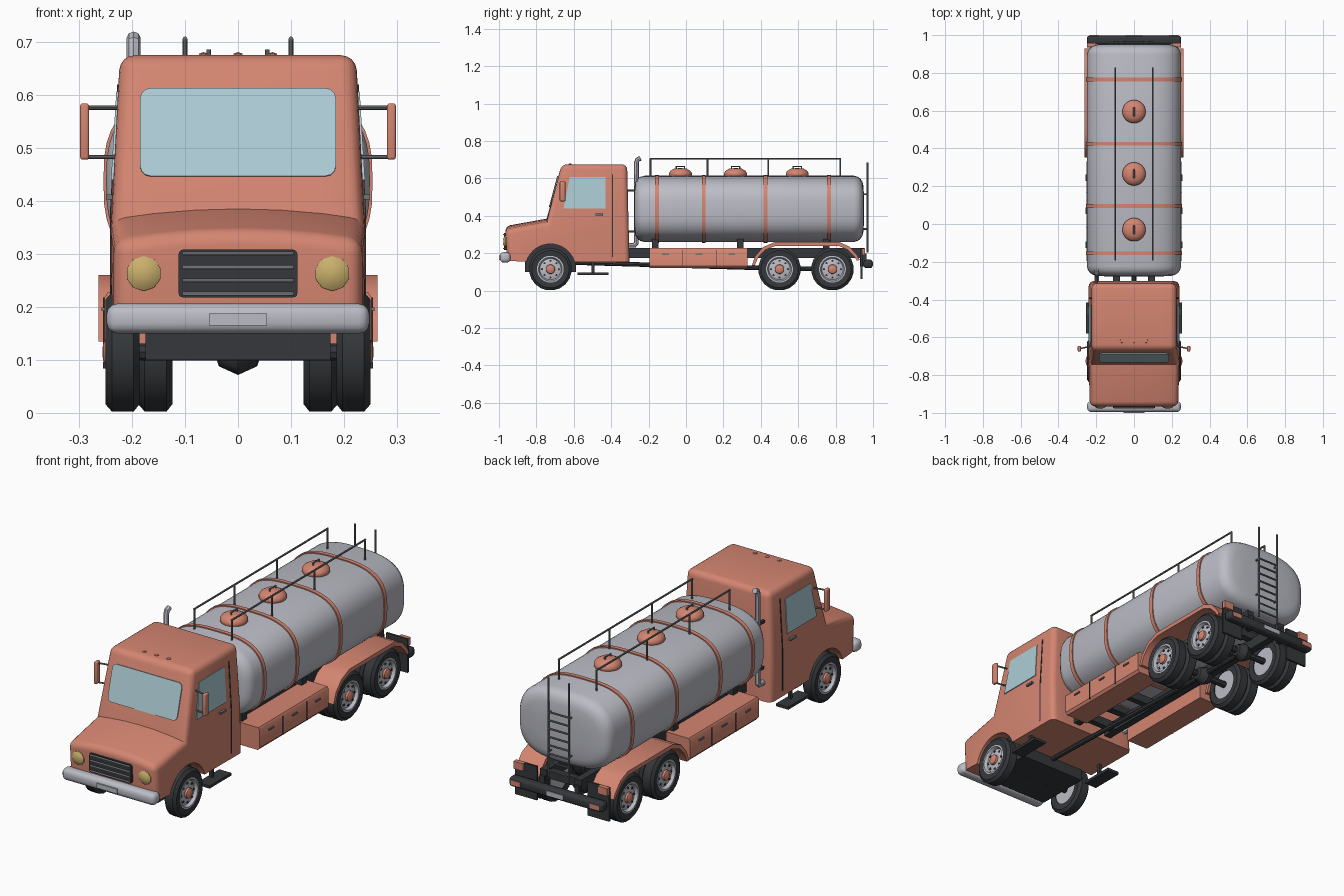
import bpy, bmesh, math
from mathutils import Vector

if "Cube" in bpy.data.objects:
    bpy.data.objects.remove(bpy.data.objects["Cube"])


def material(name, rgb):
    m = bpy.data.materials.new(name)
    m.diffuse_color = (*rgb, 1)
    m.use_nodes = True
    m.node_tree.nodes["Principled BSDF"].inputs["Base Color"].default_value = m.diffuse_color
    return m


ORANGE = material("orange paint", (0.66, 0.235, 0.165))
SILVER = material("silver metal", (0.50, 0.505, 0.56))
BLACK = material("black rubber", (0.035, 0.039, 0.043))
GLASS = material("window glass", (0.42, 0.61, 0.67))
YELLOW = material("headlight yellow", (0.58, 0.43, 0.15))
GREY = material("grey pipe", (0.17, 0.18, 0.19))


def finish(name, mesh, mat, mirror=False):
    ob = bpy.data.objects.new(name, mesh)
    bpy.context.collection.objects.link(ob)
    mesh.materials.clear()
    mesh.materials.append(mat)
    if mirror:
        ob.modifiers.new("mirror", "MIRROR")
    return ob


def add(name, bm, mat, mirror=False):
    bmesh.ops.remove_doubles(bm, verts=bm.verts, dist=1e-5)
    bmesh.ops.recalc_face_normals(bm, faces=bm.faces)
    mesh = bpy.data.meshes.new(name)
    bm.to_mesh(mesh)
    bm.free()
    return finish(name, mesh, mat, mirror)


def extrude(name, pts, vec, mat, mirror=False, bevel=0):
    bm = bmesh.new()
    f = bm.faces.new([bm.verts.new(p) for p in pts])
    new = bmesh.ops.extrude_face_region(bm, geom=[f], use_keep_orig=True)["geom"]
    bmesh.ops.translate(bm, vec=vec, verts=[v for v in new if isinstance(v, bmesh.types.BMVert)])
    if bevel:
        bmesh.ops.recalc_face_normals(bm, faces=bm.faces)
        bmesh.ops.bevel(bm, geom=bm.edges[:], offset=bevel, segments=3, profile=0.5, affect="EDGES")
    return add(name, bm, mat, mirror)


def box(name, x, y, z, mat, mirror=False, bevel=0):
    pts = [(x[0], y[0], z[0]), (x[1], y[0], z[0]), (x[1], y[0], z[1]), (x[0], y[0], z[1])]
    return extrude(name, pts, (0, y[1] - y[0], 0), mat, mirror, bevel)


def skin(bm, rings, cap=False):
    rings = [[bm.verts.new(p) for p in r] for r in rings]
    n = len(rings[0])
    for a, b in zip(rings, rings[1:]):
        for i in range(n):
            bm.faces.new((a[i], a[(i + 1) % n], b[(i + 1) % n], b[i]))
    if cap:
        bm.faces.new(rings[0])
        bm.faces.new(rings[-1])


def lathe(name, prof, origin, axis, segs, mat, mirror=False):
    rings = []
    for r, h in prof:
        ring = []
        for i in range(segs):
            a = 2 * math.pi * (i + 0.5) / segs
            c, s = r * math.cos(a), r * math.sin(a)
            p = {"X": (h, c, s), "Y": (c, h, s), "Z": (c, s, h)}[axis]
            ring.append(Vector(origin) + Vector(p))
        rings.append(ring)
    bm = bmesh.new()
    skin(bm, rings)
    bmesh.ops.dissolve_degenerate(bm, edges=bm.edges, dist=1e-6)
    return add(name, bm, mat, mirror)


def tubes(name, paths, r, mat, mirror=False):
    cu = bpy.data.curves.new(name, "CURVE")
    cu.dimensions, cu.bevel_depth, cu.bevel_resolution, cu.use_fill_caps = "3D", r, 2, True
    for path in paths:
        sp = cu.splines.new("POLY")
        sp.points.add(len(path) - 1)
        for p, co in zip(sp.points, path):
            p.co = (*co, 1)
    tmp = bpy.data.objects.new(name + " path", cu)
    bpy.context.collection.objects.link(tmp)
    mesh = bpy.data.meshes.new_from_object(tmp.evaluated_get(bpy.context.evaluated_depsgraph_get()))
    bpy.data.objects.remove(tmp)
    return finish(name, mesh, mat, mirror)


def rounded(a0, a1, b0, b1, c):
    out = []
    for k, (a, b) in enumerate(((a1 - c, b1 - c), (a0 + c, b1 - c), (a0 + c, b0 + c), (a1 - c, b0 + c))):
        for t in range(4):
            w = math.pi / 2 * (k + t / 3)
            out.append((a + c * math.cos(w), b + c * math.sin(w)))
    return out


# Cab: side profile with wheel arch, tapered upward, hood crowned
FY, WZ, BELT = -0.725, 0.115, 0.375
arch = []
for i in range(15):
    w = math.radians(17 + 146 * i / 14)
    arch.append((FY + 0.135 * math.cos(w), WZ + 0.135 * math.sin(w)))
profile = [(-0.955, 0.16), (-0.967, 0.335), (-0.745, BELT), (-0.665, 0.675), (-0.315, 0.675), (-0.302, 0.153)] + arch
bm = bmesh.new()
skin(bm, [[(0.24 * k / 3, y, z) for y, z in profile] for k in range(-3, 4)], cap=True)
bmesh.ops.bisect_plane(bm, geom=bm.verts[:] + bm.edges[:] + bm.faces[:], dist=1e-4,
                       plane_co=(0, 0, BELT), plane_no=(0, 0, 1))
for v in bm.verts:
    if v.co.y < -0.74 and v.co.z > 0.3:
        v.co.z += 0.01 - 0.02 * (v.co.x / 0.24) ** 2
    v.co.x *= (1 - 0.25 * max(0, v.co.z - BELT - 0.01)) * (1 - 0.12 * max(0, -0.745 - v.co.y))
bmesh.ops.recalc_face_normals(bm, faces=bm.faces)
sharp = [e for e in bm.edges if e.calc_face_angle(0) > 0.5
         and max(v.co.z for v in e.verts) > 0.27
         and not all(abs(v.co.y + 0.745) < 0.01 for v in e.verts)]
bmesh.ops.bevel(bm, geom=sharp, offset=0.028, segments=4, profile=0.5, affect="EDGES", clamp_overlap=True)
add("cab", bm, ORANGE)
box("front_wheel_well", (-0.175, 0.175), (-0.862, -0.588), (0.10, 0.255), BLACK)


def side_x(z):
    return 0.24 * (1 - 0.25 * max(0, z - BELT - 0.01))


# Windows, door lines and handles
slope = 0.08 / 0.3
extrude("windshield", [(x, -0.747 + slope * (z - BELT), z) for x, z in rounded(-0.185, 0.185, 0.446, 0.612, 0.02)],
        (0, -0.005, 0.0013), GLASS)
side = [(-0.655, 0.44), (-0.43, 0.44), (-0.43, 0.607), (-0.622, 0.607)]
extrude("side_window", [(side_x(z) - 0.003, y, z) for y, z in side], (0.006, 0, 0), GLASS, True)
seam = [(-0.396, 0.18), (-0.390, 0.18), (-0.390, BELT), (-0.390, 0.62), (-0.396, 0.62), (-0.396, BELT)]
extrude("door_seam", [(side_x(z) - 0.003, y, z) for y, z in seam], (0.005, 0, 0), BLACK, True)
box("door_handle", (0.236, 0.249), (-0.485, -0.445), (0.403, 0.412), GREY, True)

# Grille, headlights, bumper and roof lamps
extrude("grille", [(x, -0.974, z) for x, z in rounded(-0.112, 0.112, 0.218, 0.308, 0.008)], (0, 0.03, 0), BLACK)
tubes("grille_bars", [[(-0.105, -0.975, z), (0.105, -0.975, z)] for z in (0.225, 0.25, 0.275, 0.301)], 0.003, SILVER)
lathe("headlight", [(0, -0.977), (0.02, -0.975), (0.033, -0.966), (0.034, -0.94)], (0.178, 0, 0.263), "Y", 10, YELLOW, True)
box("front_bumper", (-0.248, 0.248), (-0.995, -0.938), (0.15, 0.206), SILVER, bevel=0.02)
box("front_plate", (-0.055, 0.055), (-1.0, -0.99), (0.165, 0.188), SILVER)
for x in (-0.065, 0, 0.065):
    lathe("roof_lamp", [(0.01, 0), (0.009, 0.005), (0, 0.008)], (x, -0.62, 0.673), "Z", 8, ORANGE)

# Mirrors and cab steps
tubes("mirror_arms", [[(0.215, -0.645, z), (0.29, -0.66, z)] for z in (0.483, 0.576)], 0.004, GREY, True)
box("mirror", (0.281, 0.298), (-0.675, -0.645), (0.478, 0.584), ORANGE, True, 0.005)
box("cab_step", (0.19, 0.255), (-0.58, -0.415), (0.084, 0.097), BLACK, True)
box("step_hanger", (0.2, 0.215), (-0.505, -0.49), (0.09, 0.16), BLACK, True)


# Tank and its straps: rounded oval sections along y
def oval(y, inset):
    ring = []
    for i in range(48):
        c, s = math.cos(math.tau * i / 48), math.sin(math.tau * i / 48)
        f = lambda t: math.copysign(abs(t) ** (2 / 2.9), t)
        ring.append(((0.249 - inset) * f(c), y, 0.4375 + (0.177 - inset) * f(s)))
    return ring


ends = [(0, 0.12), (0.003, 0.055), (0.009, 0.032), (0.02, 0.015), (0.035, 0.005), (0.055, 0)]
bm = bmesh.new()
skin(bm, [oval(-0.278 + d, i) for d, i in ends] + [oval(0.952 - d, i) for d, i in reversed(ends)], cap=True)
add("tank", bm, SILVER)
for y in (-0.155, 0.095, 0.425, 0.765):
    bm = bmesh.new()
    skin(bm, [oval(y + d, i) for d, i in ((-0.01, 0.002), (-0.01, -0.005), (0.01, -0.005), (0.01, 0.002))])
    add("tank_strap", bm, ORANGE)

# Tank hatches with handles
for y in (-0.03, 0.265, 0.595):
    lathe("hatch", [(0.055, 0), (0.062, 0.012), (0.062, 0.022), (0.055, 0.034), (0.035, 0.046), (0, 0.05)],
          (0, y, 0.606), "Z", 20, ORANGE)
    tubes("hatch_handle", [[(0, y - 0.022, 0.645), (0, y - 0.022, 0.664), (0, y + 0.022, 0.664), (0, y + 0.022, 0.645)]],
          0.004, GREY)

# Roof rails and rear ladder
posts = (-0.19, 0.115, 0.44, 0.825)
tubes("roof_rail", [[(0.1, -0.193, 0.706), (0.1, 0.828, 0.706)]] + [[(0.1, y, 0.6), (0.1, y, 0.706)] for y in posts],
      0.0045, GREY, True)
tubes("ladder_side", [[(0.055, 0.97, 0.205), (0.055, 0.97, 0.686)]] +
      [[(0.055, 0.935, z), (0.055, 0.97, z)] for z in (0.33, 0.515)], 0.0045, GREY, True)
tubes("ladder_rungs", [[(-0.055, 0.97, 0.24 + 0.04 * i), (0.055, 0.97, 0.24 + 0.04 * i)] for i in range(8)], 0.004, GREY)

# Exhaust stack
tubes("exhaust_stack", [[(-0.197, -0.31, 0.243), (-0.197, -0.275, 0.243), (-0.197, -0.265, 0.255),
                         (-0.197, -0.265, 0.685), (-0.197, -0.26, 0.7), (-0.197, -0.243, 0.708)]], 0.013, SILVER)
for z in (0.31, 0.53):
    box("exhaust_bracket", (-0.203, -0.191), (-0.32, -0.262), (z, z + 0.012), BLACK)

# Chassis, tank saddles, axles and drive shaft
box("chassis_rail", (0.075, 0.11), (-0.6, 0.955), (0.175, 0.228), BLACK, True)
for y in (-0.25, 0.03, 0.35, 0.64, 0.92):
    box("cross_member", (-0.1, 0.1), (y - 0.015, y + 0.015), (0.18, 0.22), BLACK)
for y in (-0.165, 0.29, 0.75):
    box("tank_saddle", (-0.15, 0.15), (y - 0.018, y + 0.018), (0.222, 0.275), BLACK)
wheels_y = (FY, 0.5, 0.783)
tubes("axles", [[(-0.2, y, WZ), (0.2, y, WZ)] for y in wheels_y], 0.016, BLACK)
tubes("drive_shaft", [[(0, -0.6, 0.15), (0, 0.45, 0.12), (0, 0.8, 0.115)]], 0.012, BLACK)
for y in wheels_y[1:]:
    lathe("differential", [(0, -0.045), (0.028, -0.036), (0.045, 0), (0.028, 0.036), (0, 0.045)], (0, y, WZ), "X", 12, BLACK)

# Side lockers with doors and latches
locker = [(0.245, 0.228), (0.252, 0.218), (0.252, 0.132), (0.242, 0.12), (0.125, 0.12), (0.125, 0.228)]
extrude("side_locker", [(x, -0.195, z) for x, z in locker], (0, 0.525, 0), ORANGE, True)
for y in (-0.02, 0.165):
    box("locker_seam", (0.25, 0.2545), (y - 0.002, y + 0.002), (0.128, 0.218), BLACK, True)
for y in (-0.11, 0.07, 0.245):
    box("locker_latch", (0.25, 0.258), (y - 0.018, y + 0.018), (0.192, 0.199), GREY, True)

# Rear fenders and mud flaps
outer = [(0.352, 0.135), (0.37, 0.185), (0.41, 0.232), (0.475, 0.26), (0.82, 0.26), (0.875, 0.235), (0.915, 0.19), (0.928, 0.165)]
inner = [(0.914, 0.16), (0.9, 0.182), (0.865, 0.218), (0.815, 0.24), (0.48, 0.24), (0.423, 0.218), (0.386, 0.178), (0.368, 0.135)]
extrude("rear_fender", [(0.135, y, z) for y, z in outer + inner], (0.128, 0, 0), ORANGE, True)
box("mud_flap", (0.135, 0.25), (0.934, 0.944), (0.062, 0.225), BLACK, True)

# Rear bumper, tail lamps and plate
box("rear_bumper", (-0.25, 0.25), (0.95, 0.997), (0.12, 0.166), BLACK, bevel=0.014)
box("bumper_bracket", (0.08, 0.105), (0.93, 0.965), (0.13, 0.2), BLACK, True)
box("tail_lamp", (0.185, 0.235), (0.99, 1.0), (0.131, 0.155), ORANGE, True)
box("marker_lamp", (0.2, 0.25), (0.94, 0.958), (0.19, 0.226), ORANGE, True)
box("rear_plate", (-0.045, 0.045), (0.99, 1.0), (0.132, 0.154), SILVER)

# Wheels: single in front, doubled at the rear
tyre = [(0.07, 0.188), (0.1, 0.186), (0.114, 0.197), (0.114, 0.238), (0.1, 0.25), (0.07, 0.247), (0.07, 0.188)]
for y in wheels_y:
    o = (0, y, WZ)
    lathe("tyre", tyre, o, "X", 20, BLACK, True)
    if y > 0:
        lathe("inner_tyre", [(r, h - 0.062) for r, h in tyre], o, "X", 20, BLACK, True)
        lathe("inner_rim", [(0, 0.13), (0.072, 0.13), (0.072, 0.18), (0, 0.18)], o, "X", 20, SILVER, True)
    lathe("rim", [(0, 0.192), (0.072, 0.192), (0.072, 0.248), (0.064, 0.249), (0.057, 0.234), (0.035, 0.24), (0, 0.24)],
          o, "X", 20, SILVER, True)
    lathe("hub", [(0.026, 0.236), (0.024, 0.25), (0.015, 0.255), (0, 0.256)], o, "X", 12, ORANGE, True)
    for i in range(8):
        a = math.tau * i / 8
        lathe("rim_hole", [(0.006, 0.233), (0.006, 0.2405), (0, 0.2405)],
              (0, y + 0.045 * math.cos(a), WZ + 0.045 * math.sin(a)), "X", 6, BLACK, True)

# Smooth shading with sharp edges kept
bpy.ops.object.select_all(action="SELECT")
bpy.context.view_layer.objects.active = bpy.context.collection.objects[0]
bpy.ops.object.shade_smooth_by_angle(angle=math.radians(35))
